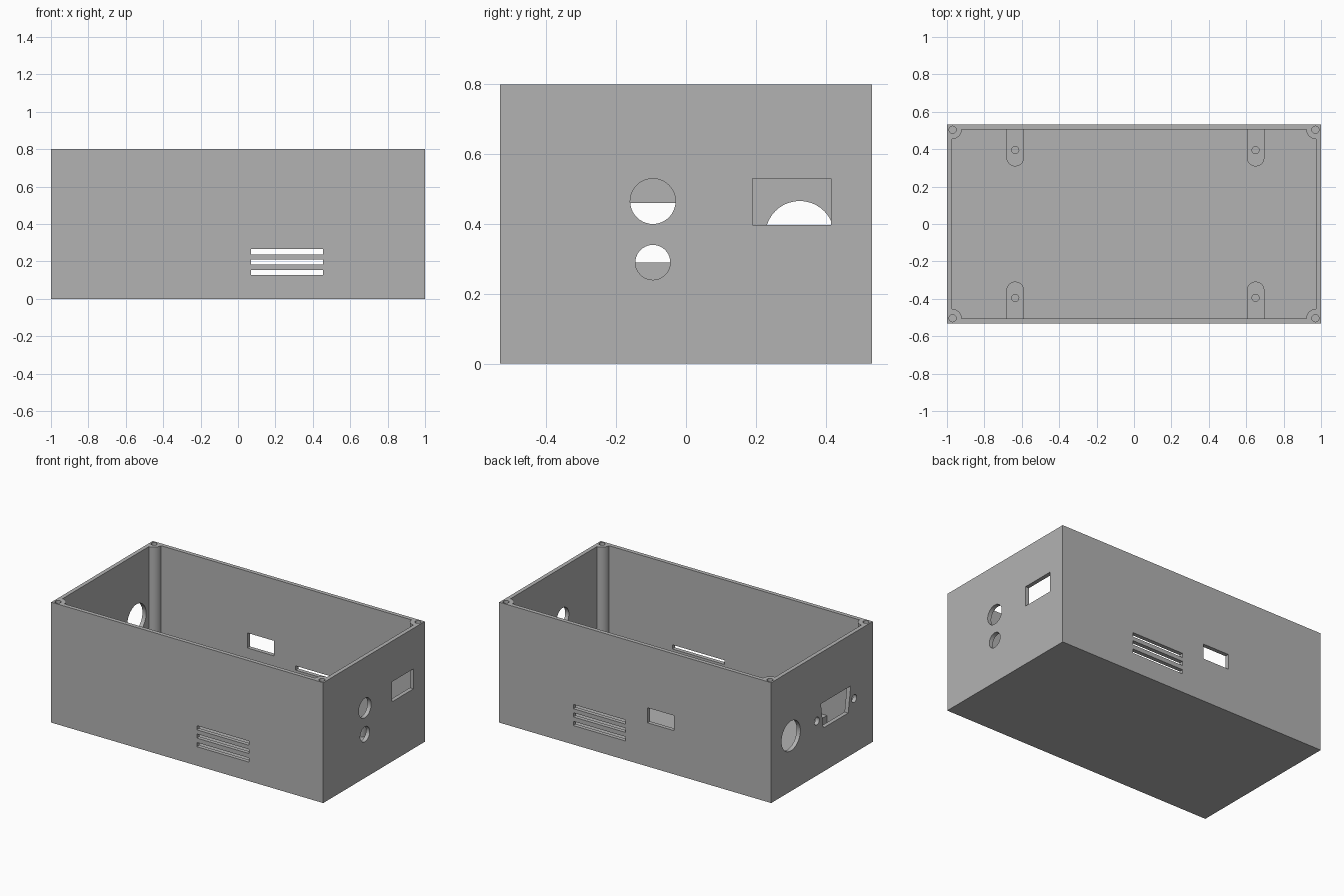
import bpy
import bmesh
from math import cos, sin, pi

cube = bpy.data.objects.get("Cube")
if cube:
    bpy.data.objects.remove(cube, do_unlink=True)

HALF_X, HALF_Y, HEIGHT, WALL = 1.0, 0.533, 0.8, 0.027
IN_X, IN_Y = HALF_X - WALL, HALF_Y - WALL

grey = bpy.data.materials.new("case_grey")
grey.use_nodes = True
grey.diffuse_color = (0.45, 0.45, 0.45, 1)
grey.node_tree.nodes["Principled BSDF"].inputs["Base Color"].default_value = grey.diffuse_color


def rect(u0, u1, v0, v1):
    return [(u0, v0), (u1, v0), (u1, v1), (u0, v1)]


def arc(u, v, r, start=0.0, sweep=2 * pi, n=40):
    count = n if sweep >= 2 * pi else n + 1
    return [(u + r * cos(start + sweep * i / n), v + r * sin(start + sweep * i / n))
            for i in range(count)]


def prism(name, outline, axis, lo, hi):
    """Extrude a 2D outline along an axis between lo and hi."""
    place = {"x": lambda u, v, w: (w, u, v),
             "y": lambda u, v, w: (u, w, v),
             "z": lambda u, v, w: (u, v, w)}[axis]
    bm = bmesh.new()
    rings = [[bm.verts.new(place(u, v, w)) for u, v in outline] for w in (lo, hi)]
    bm.faces.new(rings[0])
    bm.faces.new(rings[1])
    for i in range(len(outline)):
        j = (i + 1) % len(outline)
        bm.faces.new((rings[0][i], rings[0][j], rings[1][j], rings[1][i]))
    bmesh.ops.recalc_face_normals(bm, faces=bm.faces)
    mesh = bpy.data.meshes.new(name)
    bm.to_mesh(mesh)
    bm.free()
    obj = bpy.data.objects.new(name, mesh)
    mesh.materials.append(grey)
    bpy.context.collection.objects.link(obj)
    return obj


def cut(target, cutter):
    """Subtract the cutter from the target, then discard it."""
    cutter.hide_render = True
    mod = target.modifiers.new("cut", "BOOLEAN")
    mod.operation, mod.solver, mod.object = "DIFFERENCE", "EXACT", cutter
    bpy.context.view_layer.objects.active = target
    bpy.ops.object.modifier_apply(modifier=mod.name)
    bpy.data.objects.remove(cutter, do_unlink=True)


case = prism("enclosure_case", rect(-HALF_X, HALF_X, -HALF_Y, HALF_Y), "z", 0, HEIGHT)
cavity = prism("cavity", rect(-IN_X, IN_X, -IN_Y, IN_Y), "z", WALL, HEIGHT + 0.1)

# Corner screw posts and board mounts are left standing inside the cavity
TAB_R, TAB_TOP = 0.047, 0.1
for sy in (-1, 1):
    for sx in (-1, 1):
        cut(cavity, prism("post", arc(sx * IN_X, sy * IN_Y, 0.052), "z", -0.1, 1))
    for x in (-0.635, 0.65):
        tip = arc(x, sy * 0.355, TAB_R, 0, -sy * pi, 20)
        wall_end = [(x - TAB_R, sy * 0.6), (x + TAB_R, sy * 0.6)]
        cut(cavity, prism("mount", tip + wall_end, "z", -0.1, TAB_TOP))
cut(case, cavity)

# Screw holes in the posts and mounts
for sy in (-1, 1):
    for sx in (-1, 1):
        cut(case, prism("post_hole", arc(sx * 0.97, sy * 0.504, 0.019, n=24), "z", 0.3, 1))
    for x in (-0.635, 0.65):
        cut(case, prism("mount_hole", arc(x, sy * 0.395, 0.019, n=24), "z", 0.04, 0.2))

# Vent slots through both long walls
for z in (0.14, 0.197, 0.252):
    cut(case, prism("vent", rect(0.07, 0.455, z - 0.014, z + 0.014), "y", -0.7, 0.7))

# Socket window in the back wall
cut(case, prism("back_window", rect(-0.285, -0.09, 0.29, 0.39), "y", 0.45, 0.7))

# Two round holes and a window in the +x end wall
for outline in (arc(-0.095, 0.465, 0.065), arc(-0.095, 0.29, 0.05),
                rect(0.19, 0.415, 0.397, 0.53)):
    cut(case, prism("end_hole", outline, "x", 0.9, 1.1))

# Cable hole, tapered connector opening and its screw holes in the -x end wall
connector = [(-0.275, 0.29), (-0.015, 0.29), (0.012, 0.46), (-0.302, 0.46)]
for outline in (arc(0.326, 0.367, 0.099), connector,
                arc(0.054, 0.362, 0.026, n=24), arc(-0.339, 0.362, 0.026, n=24)):
    cut(case, prism("end_hole", outline, "x", -1.1, -0.9))

# Smooth the round walls, keep the edges crisp
bpy.ops.object.select_all(action="DESELECT")
case.select_set(True)
bpy.context.view_layer.objects.active = case
bpy.ops.object.shade_smooth_by_angle()
